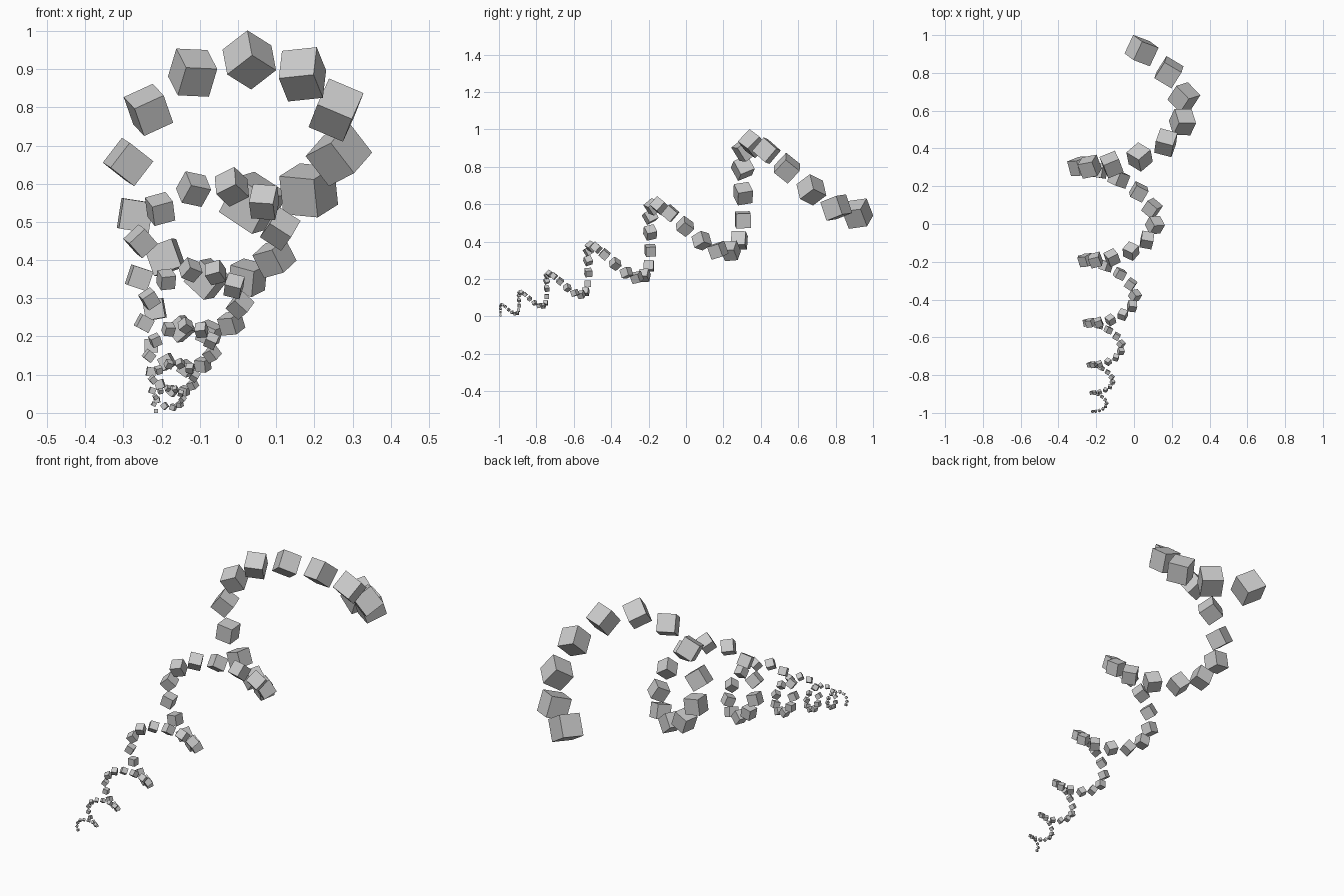
import bpy
from math import radians
from mathutils import Matrix, Vector

if "Cube" in bpy.data.objects:
    bpy.data.objects.remove(bpy.data.objects["Cube"])

# Chain of cubes: each one is the previous turned about a tilted axis
# and scaled about the cone's apex
APEX = Vector((-0.2095, -1.192, -0.068))
AXIS = Vector((0.0955, 0.905, 0.414)).normalized()
TURN = radians(31.75)
GROWTH = 1.03614
LAST = 66                                  # index of the largest cube
LAST_CENTRE = Vector((0.04, 0.918, 0.55))
LAST_EDGE = 0.109

# One shared unit cube mesh
bpy.ops.mesh.primitive_cube_add(size=1)
first = bpy.context.object
mesh = first.data
mesh.name = "chain_cube"
bpy.data.objects.remove(first)

# Smallest cube is square to the axes; the rest follow the conical spiral
for i in range(LAST + 1):
    scale = GROWTH ** (i - LAST)
    swing = Matrix.Rotation(TURN * (i - LAST), 3, AXIS)
    centre = APEX + swing @ (LAST_CENTRE - APEX) * scale
    cube = bpy.data.objects.new(f"spiral_cube_{i:02d}", mesh)
    cube.matrix_world = (Matrix.Translation(centre)
                         @ Matrix.Rotation(TURN * i, 4, AXIS)
                         @ Matrix.Scale(LAST_EDGE * scale, 4))
    bpy.context.collection.objects.link(cube)
